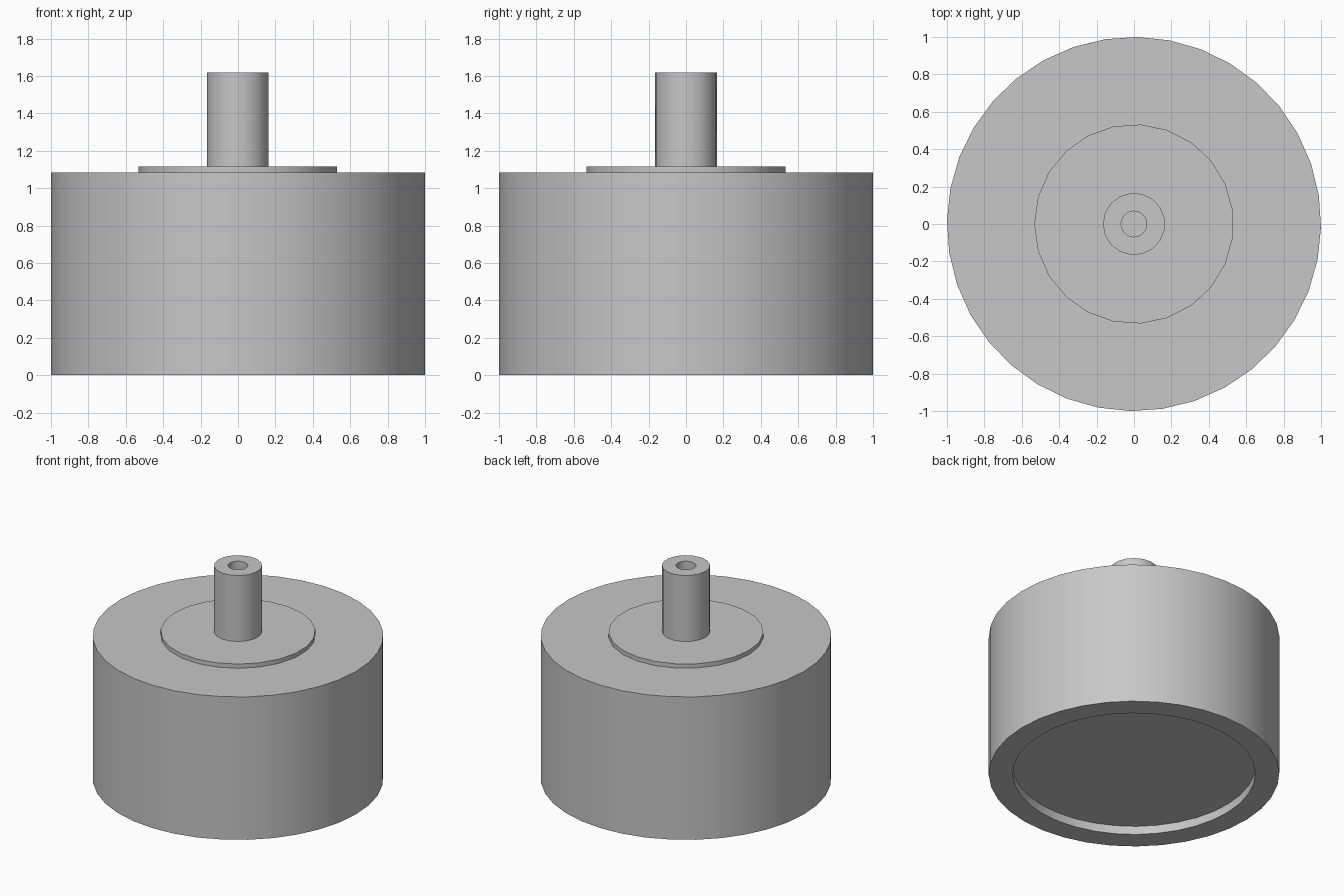
import bpy
import bmesh
from math import cos, sin, radians, tau

old = bpy.data.objects.get("Cube")
if old:
    bpy.data.objects.remove(old, do_unlink=True)

grey = bpy.data.materials.new("plain grey")
grey.use_nodes = True
colour = (0.57, 0.57, 0.57, 1)
grey.diffuse_color = colour
grey.node_tree.nodes["Principled BSDF"].inputs["Base Color"].default_value = colour


def turned(name, profile, sides, start=180):
    """Revolve (radius, height) points about z and cap any end that has a radius."""
    bm = bmesh.new()
    rings = []
    for r, z in profile:
        angles = [radians(start) + tau * i / sides for i in range(sides)]
        rings.append([bm.verts.new((r * cos(a), r * sin(a), z)) for a in angles])
    for low, high in zip(rings, rings[1:]):
        for i in range(sides):
            j = (i + 1) % sides
            bm.faces.new((low[i], low[j], high[j], high[i]))
    bm.faces.new(rings[0][::-1])
    bm.faces.new(rings[-1])
    bmesh.ops.recalc_face_normals(bm, faces=bm.faces[:])
    mesh = bpy.data.meshes.new(name)
    bm.to_mesh(mesh)
    bm.free()
    mesh.materials.append(grey)
    obj = bpy.data.objects.new(name, mesh)
    bpy.context.collection.objects.link(obj)
    bpy.ops.object.select_all(action="DESELECT")
    obj.select_set(True)
    bpy.context.view_layer.objects.active = obj
    bpy.ops.object.shade_smooth_by_angle(angle=radians(35))
    return obj


# Drum with a shallow recess underneath
turned("drum_body", [(0.835, 0.064), (0.835, 0), (1, 0), (1, 1.085)], 36, start=179)

# Thin raised disc on the drum
turned("top_flange", [(0.533, 1.08), (0.533, 1.117)], 23)

# Upright shaft with a bored centre hole
turned("bored_shaft", [(0.166, 1.11), (0.166, 1.618), (0.069, 1.618), (0.069, 1.12)], 17)
